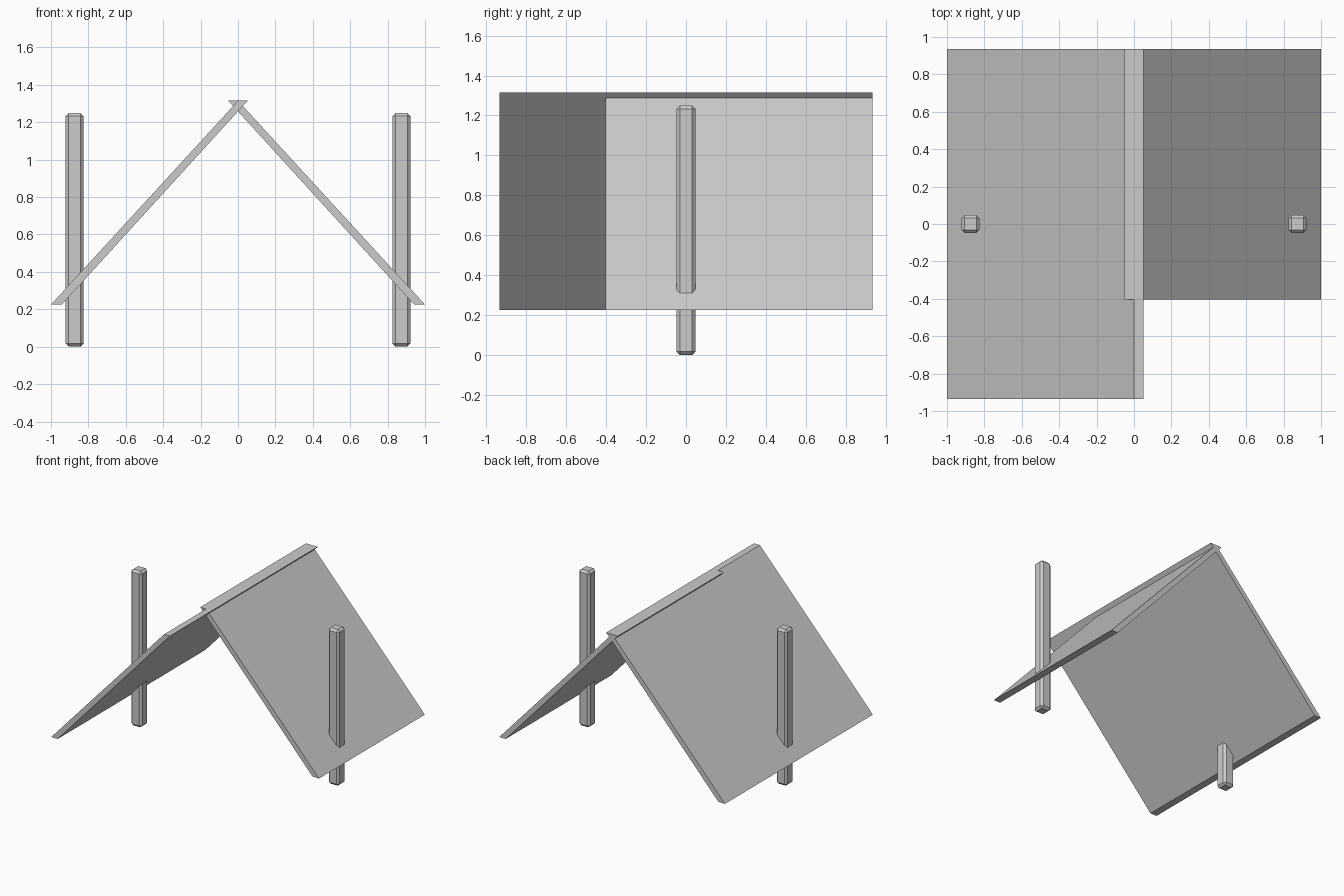
import bpy, bmesh
from mathutils import Matrix

if "Cube" in bpy.data.objects:
    bpy.data.objects.remove(bpy.data.objects["Cube"])


def add_object(name, bm):
    bmesh.ops.recalc_face_normals(bm, faces=bm.faces)
    mesh = bpy.data.meshes.new(name)
    bm.to_mesh(mesh)
    bm.free()
    obj = bpy.data.objects.new(name, mesh)
    bpy.context.collection.objects.link(obj)
    return obj


# Sloped board: a slanted x-z profile extruded along y, side = -1 left, 1 right
def roof_panel(name, side, y0, y1):
    profile = [(1.0, 0.225), (0.942, 0.225), (-0.052, 1.315), (0.0, 1.315)]
    bm = bmesh.new()
    face = bm.faces.new([bm.verts.new((side * x, y0, z)) for x, z in profile])
    ext = bmesh.ops.extrude_face_region(bm, geom=[face], use_keep_orig=True)
    verts = [g for g in ext["geom"] if isinstance(g, bmesh.types.BMVert)]
    bmesh.ops.translate(bm, verts=verts, vec=(0, y1 - y0, 0))
    return add_object(name, bm)


# Upright square post with chamfered edges
def post(name, x, width=0.096, height=1.25):
    bm = bmesh.new()
    bmesh.ops.create_cube(bm, size=1, matrix=Matrix.Translation((x, 0, height / 2))
                          @ Matrix.Diagonal((width, width, height, 1)))
    bmesh.ops.bevel(bm, geom=bm.edges[:], offset=0.017, segments=1,
                    affect='EDGES', profile=0.5)
    return add_object(name, bm)


# Roof boards: the left one is full length, the right one is shorter at the front
roof_panel("left_roof_panel", -1, -0.935, 0.935)
roof_panel("right_roof_panel", 1, -0.403, 0.935)

# Posts passing through the eaves
for label, side in (("left", -1), ("right", 1)):
    post(label + "_post", side * 0.874)
